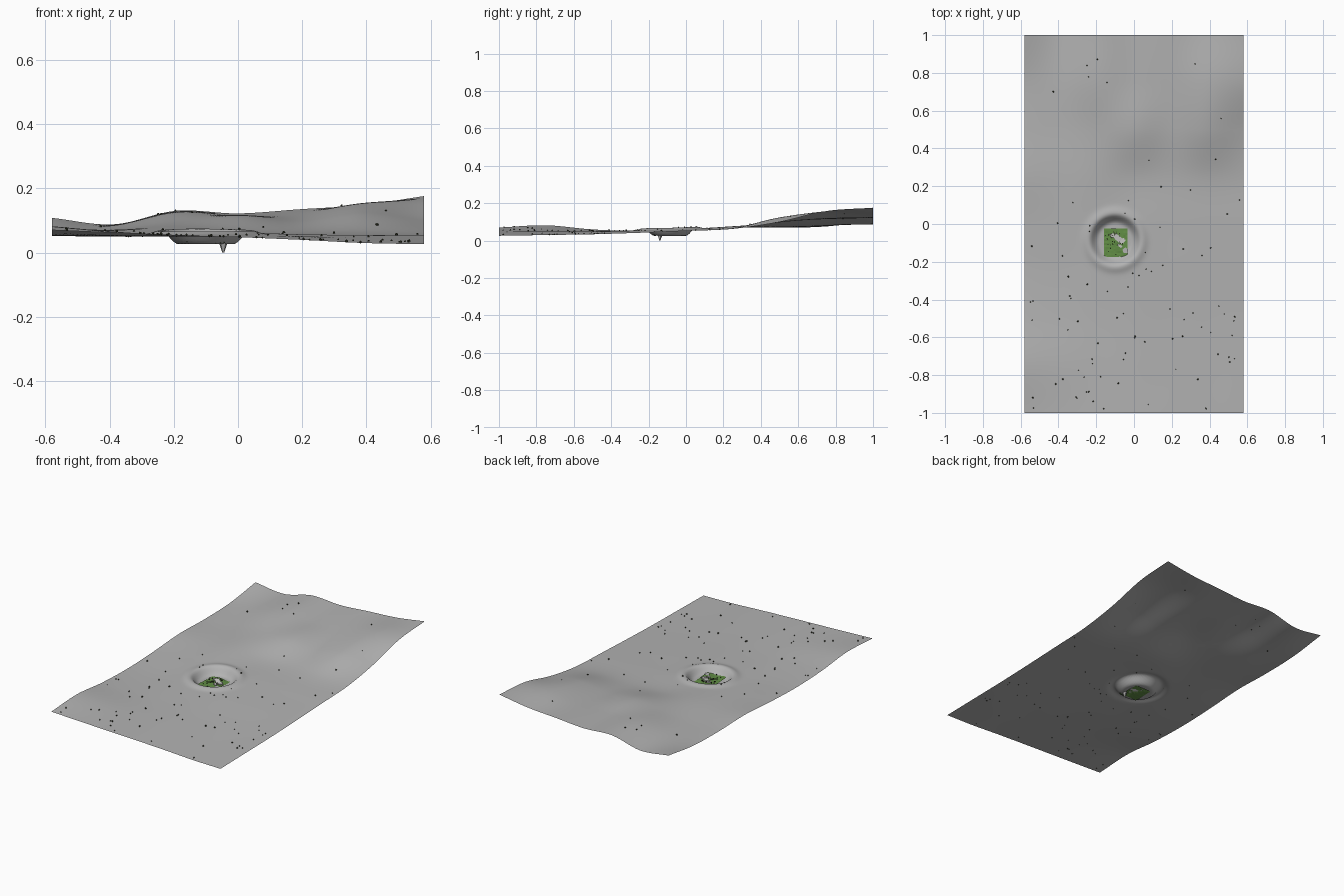
import bpy, bmesh, math, random
from mathutils import Matrix, Euler, Vector

if "Cube" in bpy.data.objects:
    bpy.data.objects.remove(bpy.data.objects["Cube"])
random.seed(7)


def material(name, rgb):
    m = bpy.data.materials.new(name)
    m.diffuse_color = (*rgb, 1)
    m.use_nodes = True
    m.node_tree.nodes["Principled BSDF"].inputs["Base Color"].default_value = m.diffuse_color
    return m


GREY = material("ground grey", (0.45, 0.45, 0.45))
GREEN = material("grass green", (0.12, 0.27, 0.06))
DARK = material("dark stone", (0.035, 0.04, 0.02))
PALE = material("pale stone", (0.6, 0.6, 0.58))

W, CX, CY = 0.58, -0.1, -0.085

# coarse ground heights in hundredths: rows front to back, columns left to right
H = [[7.0, 6.2, 5.5, 4.8, 4.0, 3.0, 2.6],
     [8.2, 6.5, 5.3, 4.8, 4.0, 3.2, 3.0],
     [6.0, 5.2, 5.0, 4.9, 4.2, 3.7, 3.4],
     [5.2, 5.0, 5.5, 5.5, 5.0, 4.5, 4.2],
     [6.0, 6.0, 6.2, 6.2, 5.6, 5.3, 5.2],
     [7.5, 7.0, 7.7, 6.8, 6.4, 6.7, 6.3],
     [7.0, 7.3, 9.5, 11.3, 9.8, 12.4, 10.0],
     [7.6, 8.5, 12.3, 11.6, 12.0, 15.3, 15.8],
     [10.8, 8.8, 13.0, 12.2, 13.5, 14.8, 17.6]]


def spline(v, t):
    i = min(int(t), len(v) - 2)
    f = t - i
    b, c = v[i], v[i + 1]
    a = v[i - 1] if i else 2 * b - c
    d = v[i + 2] if i + 2 < len(v) else 2 * c - b
    return b + 0.5 * f * (c - a + f * (2*a - 5*b + 4*c - d + f * (3*(b - c) + d - a)))


def height(x, y):
    u = max(0, min(6, (x + W) / (2 * W) * 6))
    w = max(0, min(8, (y + 1) * 4))
    z = spline([spline(r, u) for r in H], w) / 100
    # crater bowl with a soft raised rim
    r = math.hypot(x - CX, y - CY)
    t = max(0, min(1, (r - 0.085) / 0.05))
    t = t * t * (3 - 2 * t)
    z += 0.010 * math.exp(-((r - 0.145) / 0.025) ** 2)
    return 0.026 * (1 - t) + z * t


def finish(name, bm, mats, smooth=False):
    me = bpy.data.meshes.new(name)
    bm.to_mesh(me)
    bm.free()
    for m in mats:
        me.materials.append(m)
    for p in me.polygons:
        p.use_smooth = smooth
    ob = bpy.data.objects.new(name, me)
    bpy.context.collection.objects.link(ob)
    return ob


def add_block(bm, pos, size, rot=(0, 0, 0), mat=0):
    m = Matrix.Translation(pos) @ Euler(rot).to_matrix().to_4x4() @ Matrix.Diagonal((*size, 1))
    made = bmesh.ops.create_cube(bm, size=1, matrix=m)["verts"]
    for f in {f for v in made for f in v.link_faces}:
        f.material_index = mat


# rolling ground sheet, open below the crater floor
bm = bmesh.new()
bmesh.ops.create_grid(bm, x_segments=116, y_segments=200, size=1)
for v in bm.verts:
    v.co.x *= W
    v.co.z = height(v.co.x, v.co.y)
hole = [f for f in bm.faces if abs(f.calc_center_median().x + 0.0975) < 0.055
        and abs(f.calc_center_median().y + 0.1) < 0.065]
bmesh.ops.delete(bm, geom=hole, context='FACES')
finish("ground", bm, [GREY], True)

# uneven grass patch on the crater floor
bm = bmesh.new()
bmesh.ops.create_grid(bm, x_segments=12, y_segments=14, size=1)
for v in bm.verts:
    x, y = v.co.x, v.co.y
    v.co = (-0.0975 + 0.0625 * x, -0.1 + 0.075 * y,
            0.031 + 0.003 * math.sin(3 * x + 2 * y) + random.uniform(-0.001, 0.001))
finish("grass_patch", bm, [GREEN])

# broken pale slabs with dark stones lying on the grass
bm = bmesh.new()
for x, y, sx, sy, a in [(-0.085, -0.075, 0.05, 0.028, -0.7), (-0.06, -0.09, 0.03, 0.02, 0.9),
                        (-0.115, -0.06, 0.022, 0.018, 0.5), (-0.075, -0.115, 0.025, 0.012, -0.6)]:
    add_block(bm, (x, y, 0.036), (sx, sy, 0.006), (0.1, 0.1, a))
for i in range(26):
    s = random.uniform(0.003, 0.006)
    add_block(bm, (random.uniform(-0.15, -0.045), random.uniform(-0.165, -0.035), 0.037),
              (s, s, s), (0, 0, random.uniform(0, 3)), 1)
finish("crater_rubble", bm, [PALE, DARK])

# pointed rock root hanging under the crater
bm = bmesh.new()
bmesh.ops.create_cone(bm, segments=5, radius1=0.003, radius2=0.016, depth=0.036, cap_ends=True,
                      matrix=Matrix.Translation((-0.046, -0.14, 0.018)))
finish("rock_root", bm, [GREY])

# small stones scattered on the ground, denser toward the front
bm = bmesh.new()
count = 0
while count < 88:
    x, y = random.uniform(-0.56, 0.56), random.uniform(-0.98, 0.9)
    if math.hypot(x - CX, y - CY) < 0.14 or (y > 0.2 and random.random() > 0.3):
        continue
    s = random.uniform(0.003, 0.0055)
    m = (Matrix.Translation((x, y, height(x, y) + s * 0.5))
         @ Matrix.Rotation(random.uniform(0, 6), 4, 'Z') @ Matrix.Diagonal((s, s * 0.8, s, 1)))
    bmesh.ops.create_icosphere(bm, subdivisions=1, radius=1, matrix=m)
    count += 1
finish("scattered_stones", bm, [DARK])
